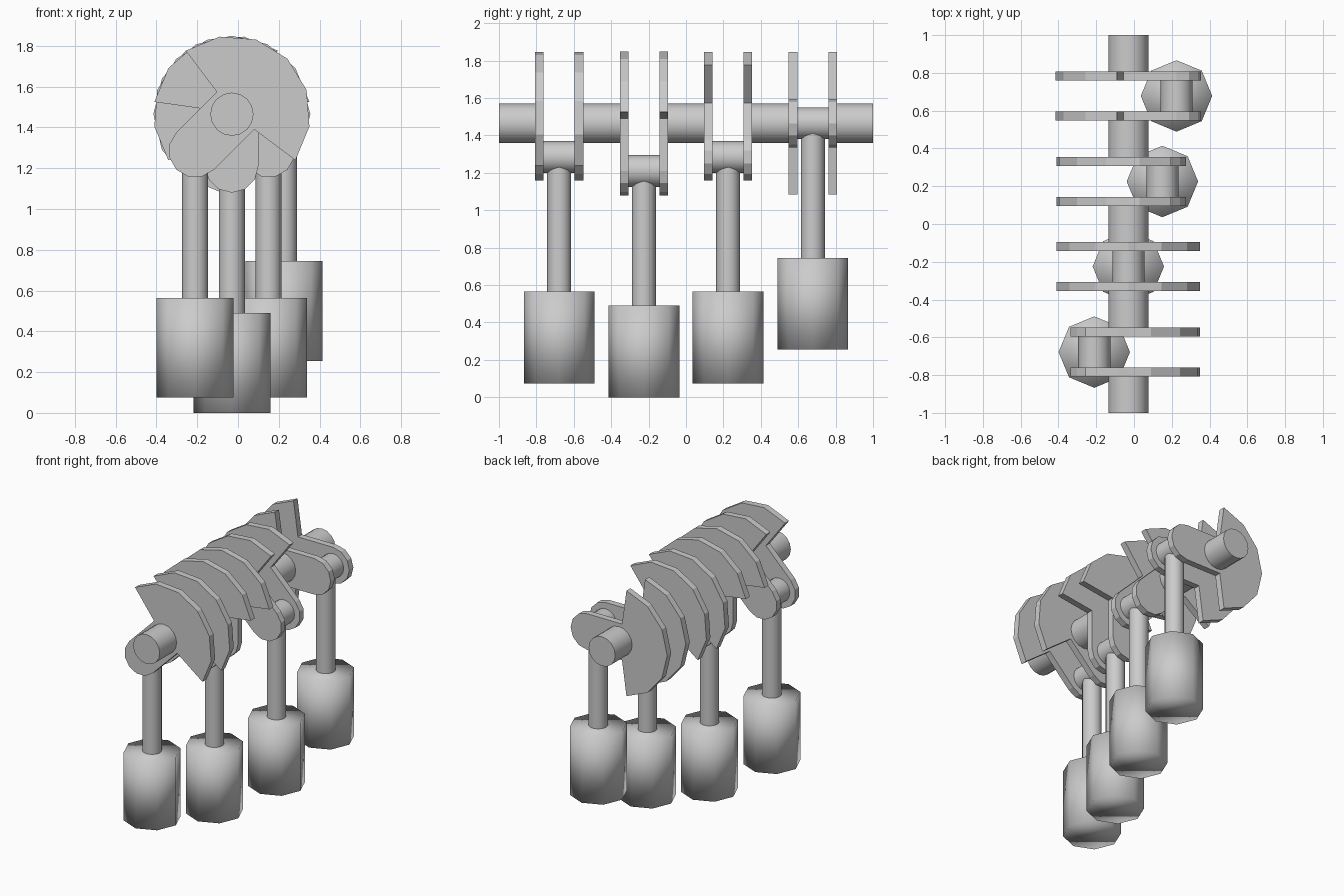
import bpy, bmesh, math
from mathutils import Vector, Matrix

if "Cube" in bpy.data.objects:
    bpy.data.objects.remove(bpy.data.objects["Cube"])

CX, CZ, THROW = -0.03, 1.465, 0.255   # crank axis and throw radius
steel = bpy.data.materials.new("grey steel")
steel.diffuse_color = (0.6, 0.6, 0.6, 1)
steel.use_nodes = True
steel.node_tree.nodes["Principled BSDF"].inputs["Base Color"].default_value = steel.diffuse_color


def finish(bm, name, smooth):
    bmesh.ops.recalc_face_normals(bm, faces=bm.faces)
    me = bpy.data.meshes.new(name)
    bm.to_mesh(me)
    bm.free()
    me.materials.append(steel)
    ob = bpy.data.objects.new(name, me)
    bpy.context.collection.objects.link(ob)
    if smooth:
        bpy.ops.object.select_all(action='DESELECT')
        bpy.context.view_layer.objects.active = ob
        ob.select_set(True)
        if smooth == 'all':
            bpy.ops.object.shade_smooth()
        else:
            bpy.ops.object.shade_smooth_by_angle(angle=math.radians(50))
    return ob


def cylinder(name, a, b, r, sides, smooth='angle'):
    """Capped cylinder from point a to point b."""
    a, b = Vector(a), Vector(b)
    along_y = abs(b.y - a.y) > 0.001
    rot = Matrix.Rotation(math.pi / 2, 4, 'X') if along_y else Matrix()
    bm = bmesh.new()
    bmesh.ops.create_cone(bm, cap_ends=True, segments=sides, radius1=r, radius2=r,
                          depth=(b - a).length,
                          matrix=Matrix.Translation((a + b) / 2) @ rot)
    return finish(bm, name, smooth)


def web_profile():
    """Crank web outline: +u points to the pin, the counterweight fan lies at -u."""
    half, fan = 0.13, 0.385
    pts = []
    for i in range(7):                       # rounded end around the pin
        t = math.radians(-90 + 30 * i)
        pts.append((THROW + half * math.cos(t), half * math.sin(t)))
    pts.append((-0.025, half))
    for i in range(7):                       # counterweight arc
        t = math.radians(99 + 27 * i)
        pts.append((fan * math.cos(t), fan * math.sin(t)))
    pts.append((-0.025, -half))
    return pts


def web(name, y, angle, thick=0.046):
    c, s = math.cos(angle), math.sin(angle)
    bm = bmesh.new()
    vs = [bm.verts.new((CX + u * c - v * s, y - thick / 2, CZ + u * s + v * c))
          for u, v in web_profile()]
    face = bm.faces.new(vs)
    ext = bmesh.ops.extrude_face_region(bm, geom=[face])
    bmesh.ops.translate(bm, vec=(0, thick, 0),
                        verts=[g for g in ext["geom"] if isinstance(g, bmesh.types.BMVert)])
    return finish(bm, name, None)


# Main journals between the throws
for i, (y0, y1) in enumerate([(-1, -0.785), (-0.571, -0.33), (-0.121, 0.121),
                              (0.33, 0.571), (0.785, 1)]):
    cylinder(f"main_journal_{i + 1}", (CX, y0, CZ), (CX, y1, CZ), 0.106, 16)

# Four throws: webs, pin, connecting rod and piston
for i, (y, deg) in enumerate([(-0.678, 225), (-0.225, 270), (0.225, 315), (0.678, 0)]):
    a, n = math.radians(deg), i + 1
    px, pz = CX + THROW * math.cos(a), CZ + THROW * math.sin(a)
    web(f"front_web_{n}", y - 0.106, a)
    web(f"rear_web_{n}", y + 0.106, a)
    cylinder(f"crank_pin_{n}", (px, y - 0.106, pz), (px, y + 0.106, pz), 0.085, 16)
    cylinder(f"connecting_rod_{n}", (px, y, pz - 0.75), (px, y, pz), 0.064, 16)
    cylinder(f"piston_{n}", (px, y, pz - 1.21), (px, y, pz - 0.72), 0.189, 8, 'all')
